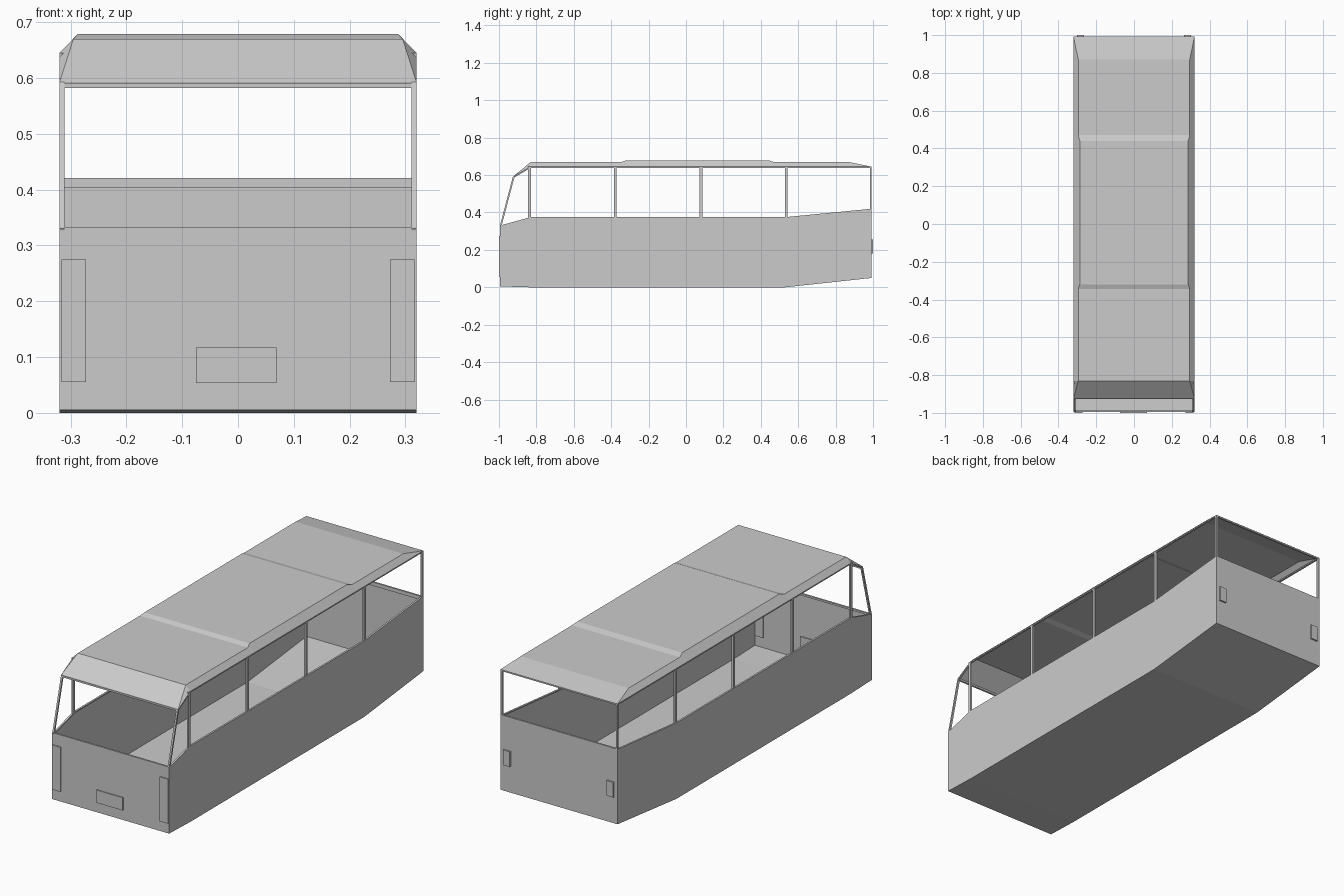
import bpy, bmesh
from mathutils import Vector, Matrix

if "Cube" in bpy.data.objects:
    bpy.data.objects.remove(bpy.data.objects["Cube"])

W = 0.32      # half width of the body
T = 0.009     # frame bar thickness


def finish(name, bm):
    bmesh.ops.remove_doubles(bm, verts=bm.verts, dist=1e-5)
    bmesh.ops.recalc_face_normals(bm, faces=bm.faces)
    me = bpy.data.meshes.new(name)
    bm.to_mesh(me)
    bm.free()
    ob = bpy.data.objects.new(name, me)
    bpy.context.collection.objects.link(ob)
    return ob


def box(name, lo, hi):
    lo, hi = Vector(lo), Vector(hi)
    bm = bmesh.new()
    m = Matrix.Translation((lo + hi) / 2) @ Matrix.Diagonal((*(hi - lo), 1))
    bmesh.ops.create_cube(bm, size=1, matrix=m)
    return finish(name, bm)


def bars(name, points, w=T, d=T):
    """Rectangular bars along a polyline; w is across x (or y), d the other way."""
    bm = bmesh.new()
    for a, b in zip(points, points[1:]):
        a, b = Vector(a), Vector(b)
        v = (b - a).normalized()
        side = Vector((0, 1, 0)) if abs(v.x) > 0.9 else Vector((1, 0, 0))
        up = v.cross(side)
        m = Matrix((side * w, up * d, b - a)).transposed().to_4x4()
        bmesh.ops.create_cube(bm, size=1, matrix=Matrix.Translation((a + b) / 2) @ m)
    return finish(name, bm)


# Open tub body: side profile (y, z), floor and end panels, no lid
bottom = [(-0.995, 0.005), (-0.83, 0), (0.53, 0), (0.992, 0.05)]
sill = [(0.992, 0.42), (0.53, 0.375), (-0.83, 0.375), (-0.995, 0.33)]
bm = bmesh.new()
prof = bottom + sill
L = [bm.verts.new((-W, y, z)) for y, z in prof]
R = [bm.verts.new((W, y, z)) for y, z in prof]
for s in (L, R):
    for i in range(3):
        bm.faces.new((s[i], s[i + 1], s[6 - i], s[7 - i]))
for i in (0, 1, 2, 3, 7):
    j = (i + 1) % 8
    bm.faces.new((L[i], L[j], R[j], R[i]))
finish("body", bm)

# Roof shell: sections of (y, eave z, top half width, top z)
sections = [(-0.925, 0.592, W, 0.592), (-0.83, 0.645, 0.295, 0.67),
            (-0.345, 0.645, 0.295, 0.67), (-0.32, 0.645, 0.287, 0.679),
            (0.44, 0.645, 0.287, 0.679), (0.47, 0.645, 0.295, 0.67),
            (0.87, 0.645, 0.295, 0.67), (0.992, 0.645, W, 0.645)]
bm = bmesh.new()
rows = [[bm.verts.new(p) for p in ((-W, y, ez), (-tw, y, tz), (tw, y, tz), (W, y, ez))]
        for y, ez, tw, tz in sections]
for a, b in zip(rows, rows[1:]):
    for k in range(3):
        bm.faces.new((a[k], a[k + 1], b[k + 1], b[k]))
bmesh.ops.dissolve_degenerate(bm, dist=1e-5, edges=bm.edges)
finish("roof", bm)

# Side frames: pillars, eave rail and sill rail on both sides
for s, label in ((-1, "left"), (1, "right")):
    x = s * (W - T / 2)
    for y, z in ((-0.837, 0.372), (-0.378, 0.372), (0.08, 0.372), (0.536, 0.374)):
        bars(f"{label}_pillar", [(x, y, z), (x, y, 0.645)], T, 0.014)
    bars(f"{label}_rear_pillar", [(x, 0.987, 0.415), (x, 0.987, 0.645)])
    bars(f"{label}_front_pillar", [(x, -0.99, 0.33), (x, -0.921, 0.592)])
    bars(f"{label}_eave_rail", [(x, -0.921, 0.589), (x, -0.83, 0.642), (x, 0.99, 0.642)], T, 0.006)
    bars(f"{label}_sill_rail", [(x, y, z - 0.003) for y, z in sill], T, 0.006)

# Cross bars at windscreen and rear window
for name, y, z, h in (("windscreen_top_bar", -0.921, 0.587, T), ("windscreen_sill", -0.99, 0.329, T),
                      ("rear_window_top_bar", 0.987, 0.641, 0.007), ("rear_window_sill", 0.987, 0.412, 0.018)):
    bars(name, [(-W, y, z), (W, y, z)], T, h)

# Raised lamp plates and number plate
for s, label in ((-1, "left"), (1, "right")):
    a, b = sorted((s * 0.272, s * 0.316))
    box(f"{label}_headlamp", (a, -1.0, 0.055), (b, -0.99, 0.275))
    a, b = sorted((s * 0.264, s * 0.302))
    box(f"{label}_tail_lamp", (a, 0.988, 0.18), (b, 1.0, 0.255))
box("front_plate", (-0.075, -1.0, 0.054), (0.069, -0.99, 0.117))
